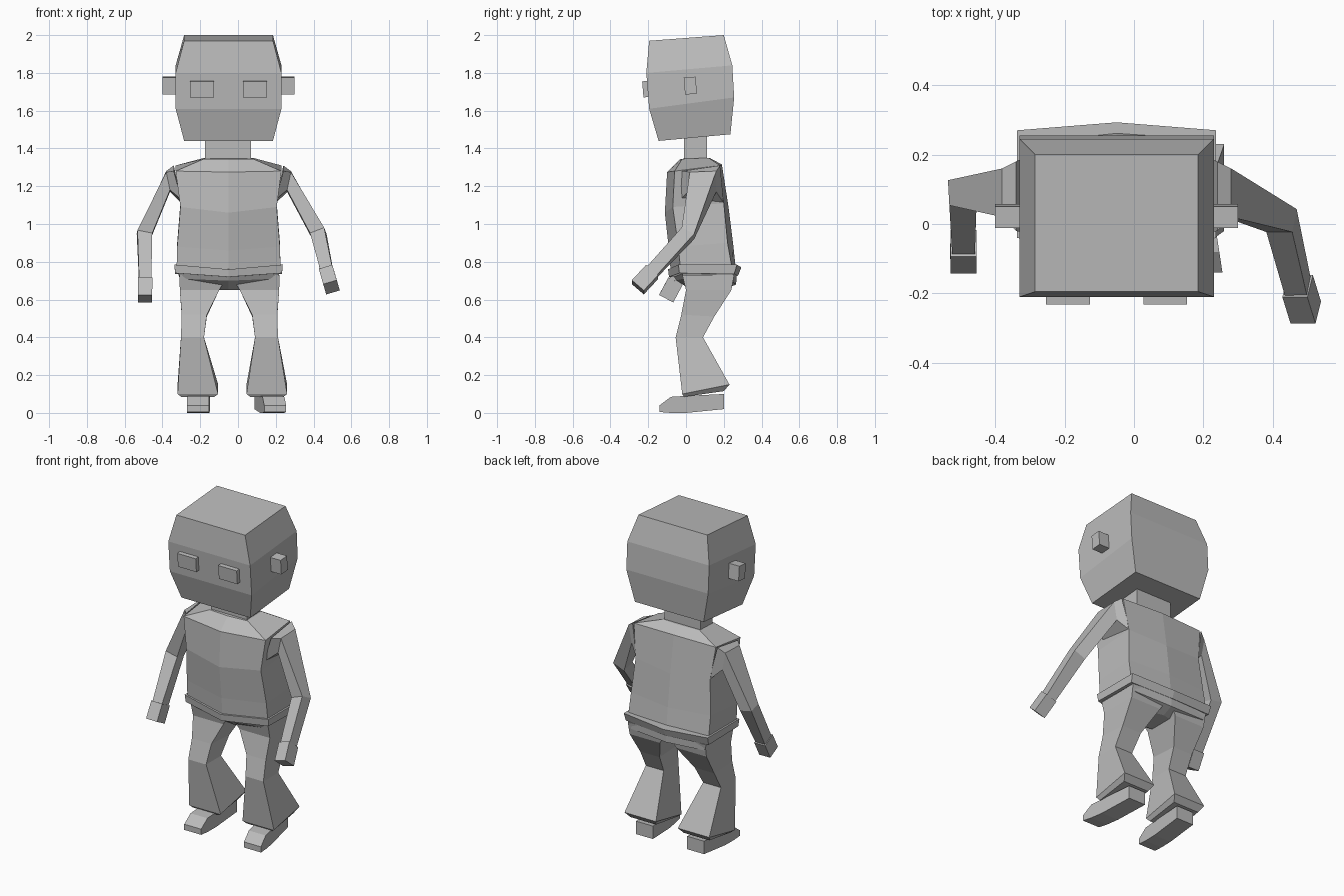
import bpy, bmesh
from mathutils import Vector

if "Cube" in bpy.data.objects:
    bpy.data.objects.remove(bpy.data.objects["Cube"])

grey = bpy.data.materials.new("plain grey")
grey.use_nodes = True
COLOR = (0.5, 0.5, 0.5, 1)
grey.diffuse_color = COLOR
grey.node_tree.nodes["Principled BSDF"].inputs["Base Color"].default_value = COLOR

MID = -0.05  # body centre line


def loft(name, rings):
    """Skin a stack of equal rings and cap both ends."""
    bm = bmesh.new()
    loops = [[bm.verts.new(p) for p in ring] for ring in rings]
    for a, b in zip(loops, loops[1:]):
        for i in range(len(a)):
            j = (i + 1) % len(a)
            bm.faces.new((a[i], a[j], b[j], b[i]))
    bm.faces.new(loops[0])
    bm.faces.new(loops[-1])
    bmesh.ops.recalc_face_normals(bm, faces=bm.faces)
    mesh = bpy.data.meshes.new(name)
    bm.to_mesh(mesh)
    bm.free()
    mesh.materials.append(grey)
    obj = bpy.data.objects.new(name, mesh)
    bpy.context.collection.objects.link(obj)
    return obj


def quad(x0, x1, front, back):
    """Four-sided ring; front and back are (y, z)."""
    return [(x0, *front), (x1, *front), (x1, *back), (x0, *back)]


def hexa(half, front, front_mid, back, back_mid):
    """Six-sided body ring with ridges on the front and back centre line."""
    l, r = MID - half, MID + half
    return [(l, *front), (MID, *front_mid), (r, *front),
            (r, *back), (MID, *back_mid), (l, *back)]


def square(center, along, width, depth):
    """Four-sided ring at right angles to a limb."""
    c, d = Vector(center), Vector(along).normalized()
    u = Vector((0, 1, 0)).cross(d).normalized()
    if u.x < 0:
        u = -u
    v = d.cross(u)
    if v.y < 0:
        v = -v
    u, v = u * width / 2, v * depth / 2
    return [c - u - v, c + u - v, c + u + v, c - u + v]


# Head, tapering at the crown and jaw
head = [(0.235, (-0.145, 1.44), (0.235, 1.475)),
        (0.28, (-0.195, 1.61), (0.255, 1.67)),
        (0.28, (-0.21, 1.80), (0.245, 1.84)),
        (0.235, (-0.195, 1.97), (0.20, 2.0))]
loft("head", [quad(MID - h, MID + h, f, b) for h, f, b in head])
loft("neck", [quad(-0.175, 0.07, (-0.01, 1.32), (0.11, 1.32)),
              quad(-0.175, 0.07, (-0.01, 1.47), (0.11, 1.49))])

# Eyes and ears
for side, name in ((-1, "right"), (1, "left")):
    x = MID + side * 0.14
    loft(name + "_eye", [quad(x - 0.063, x + 0.063, (-0.225, 1.67), (-0.18, 1.675)),
                         quad(x - 0.063, x + 0.063, (-0.232, 1.755), (-0.18, 1.76))])
    a, b = sorted((MID + side * 0.27, MID + side * 0.35))
    loft(name + "_ear", [quad(a, b, (-0.005, 1.685), (0.058, 1.69)),
                         quad(a, b, (-0.012, 1.775), (0.05, 1.78))])

# Shirt
loft("torso", [
    hexa(0.275, (-0.03, 0.77), (-0.08, 0.735), (0.245, 0.76), (0.265, 0.75)),
    hexa(0.272, (-0.04, 0.88), (-0.09, 0.86), (0.22, 0.90), (0.25, 0.89)),
    hexa(0.255, (-0.07, 1.09), (-0.112, 1.06), (0.20, 1.11), (0.225, 1.09)),
    hexa(0.28, (-0.06, 1.28), (-0.10, 1.275), (0.18, 1.31), (0.19, 1.315)),
    hexa(0.13, (-0.02, 1.345), (-0.03, 1.345), (0.12, 1.35), (0.125, 1.35))])

# Belt and hips
loft("belt", [
    hexa(0.283, (-0.035, 0.74), (-0.09, 0.72), (0.255, 0.735), (0.275, 0.725)),
    hexa(0.287, (-0.04, 0.785), (-0.095, 0.76), (0.27, 0.785), (0.293, 0.77))])
loft("hips", [
    hexa(0.05, (0.04, 0.65), (0.03, 0.65), (0.19, 0.65), (0.2, 0.65)),
    hexa(0.25, (-0.01, 0.71), (-0.05, 0.70), (0.25, 0.69), (0.265, 0.68)),
    hexa(0.272, (-0.025, 0.75), (-0.075, 0.74), (0.25, 0.75), (0.27, 0.74))])

# Legs: inner and outer distance from the centre line, then front and back edges
leg = [(0.01, 0.27, (-0.02, 0.73), (0.255, 0.73)),
       (0.06, 0.268, (0.0, 0.65), (0.24, 0.65)),
       (0.125, 0.258, (-0.025, 0.52), (0.15, 0.51)),
       (0.14, 0.262, (-0.055, 0.40), (0.09, 0.40)),
       (0.095, 0.31, (-0.02, 0.10), (0.23, 0.15)),
       (0.115, 0.29, (-0.01, 0.085), (0.20, 0.115))]
shoe = [(0.20, 0.02, 0.10), (0.0, 0.0, 0.09), (-0.08, 0.0, 0.085), (-0.14, 0.005, 0.04)]
for side, name, shift, heel, toe in ((-1, "right", 0.04, -0.205, -0.212),
                                     (1, "left", 0, 0.145, 0.197)):
    rings = []
    for i, (a, b, front, back) in enumerate(leg):
        dx = MID + (shift if i > 3 else shift / 4)
        rings.append(quad(dx + side * a, dx + side * b, front, back))
    loft(name + "_trouser_leg", rings)
    rings = []
    for y, low, high in shoe:
        x = heel + (toe - heel) * (0.2 - y) / 0.34
        rings.append([(x - 0.058, y, low), (x + 0.058, y, low),
                      (x + 0.058, y, high), (x - 0.058, y, high)])
    loft(name + "_shoe", rings)

# Arms: the shoulder opening is wide, then the limb bends at the elbow
for side, name, elbow, wrist, tip in (
        (-1, "right", (-0.495, 0.09, 0.95), (-0.491, -0.06, 0.69), (-0.492, -0.105, 0.605)),
        (1, "left", (0.425, 0.01, 0.95), (0.473, -0.185, 0.74), (0.495, -0.255, 0.665))):
    root, cap = MID + side * 0.25, MID + side * 0.33
    e, w, t = Vector(elbow), Vector(wrist), Vector(tip)
    upper = e - Vector((cap, 0.09, 1.23))
    lower = w - e
    inner, outer = root, cap
    base = [(inner, -0.03, 1.13), (outer - side * 0.04, -0.02, 1.28),
            (outer - side * 0.04, 0.18, 1.31), (inner, 0.20, 1.11)]
    shoulder = [(outer - side * 0.02, 0.02, 1.18), (outer, 0.02, 1.275),
                (outer, 0.16, 1.28), (outer - side * 0.02, 0.16, 1.17)]
    bend = square(e, upper.normalized() + lower.normalized(), 0.08, 0.075)
    cuff = square(w, lower, 0.065, 0.07)
    if side < 0:  # keep the inner corners matched on both sides
        bend, cuff = [[r[i] for i in (1, 0, 3, 2)] for r in (bend, cuff)]
    loft(name + "_arm", [base, shoulder, bend, cuff])
    loft(name + "_hand", [square(w - lower * 0.03, t - w, 0.075, 0.085),
                          square(t, t - w, 0.075, 0.085)])
